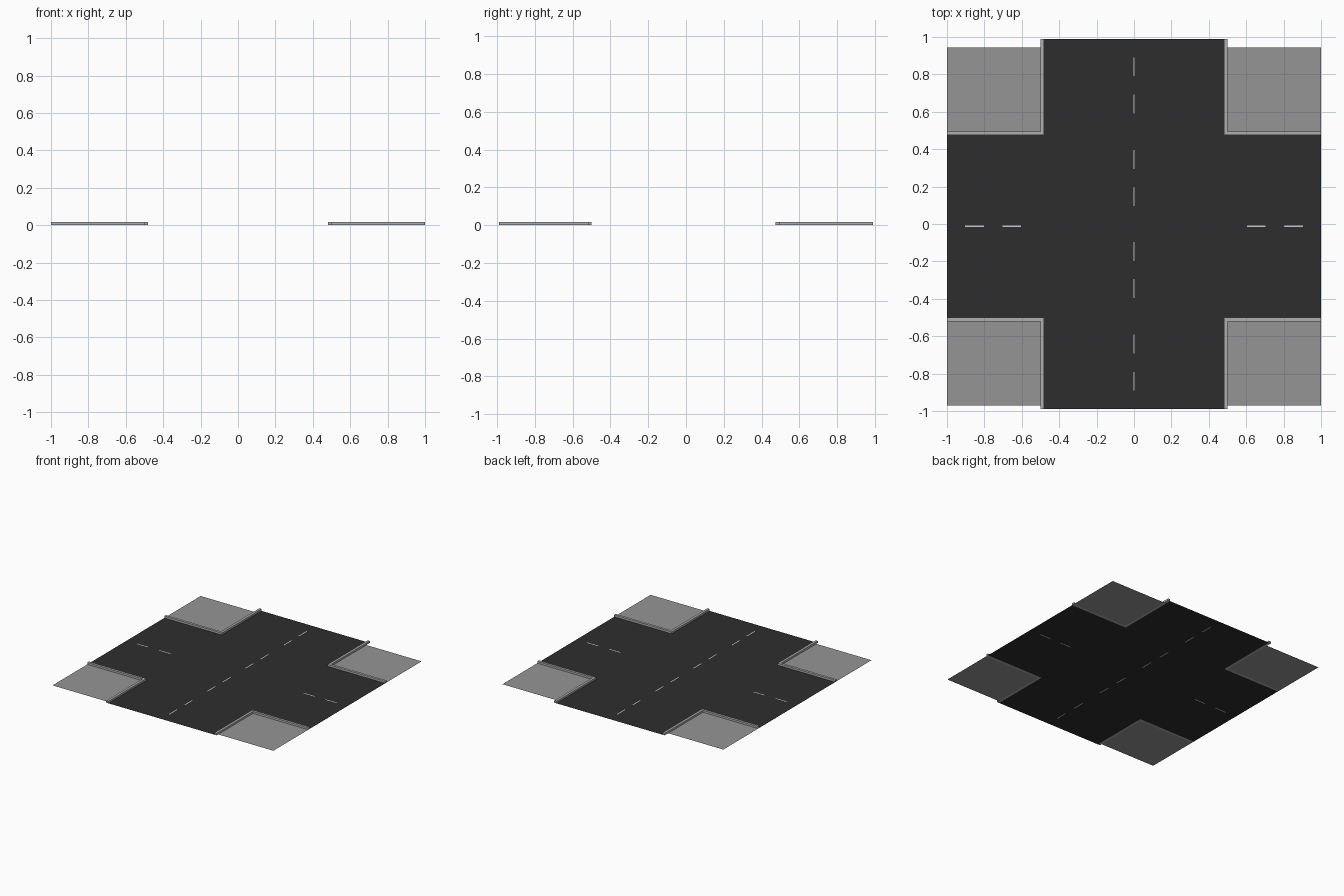
import bpy, bmesh

if "Cube" in bpy.data.objects:
    bpy.data.objects.remove(bpy.data.objects["Cube"])

HALF_X, HALF_Y = 1.0, 0.99      # ends of the two roads
LANE = 0.48                     # half width of the north-south road
NORTH, SOUTH = 0.475, -0.50     # edges of the east-west road
MID = (NORTH + SOUTH) / 2
KERB, KERB_H = 0.02, 0.016
LINE = 0.004                    # half width of a painted line


def material(name, v):
    m = bpy.data.materials.new(name)
    m.diffuse_color = (v, v, v, 1)
    m.use_nodes = True
    m.node_tree.nodes["Principled BSDF"].inputs["Base Color"].default_value = m.diffuse_color
    return m


def finish(name, bm, mat):
    bmesh.ops.remove_doubles(bm, verts=bm.verts, dist=1e-5)
    bmesh.ops.recalc_face_normals(bm, faces=bm.faces)
    me = bpy.data.meshes.new(name)
    bm.to_mesh(me)
    bm.free()
    me.materials.append(mat)
    ob = bpy.data.objects.new(name, me)
    bpy.context.collection.objects.link(ob)
    return ob


def polygon(bm, pts, z=0.0):
    f = bm.faces.new([bm.verts.new((x, y, z)) for x, y in pts])
    f.normal_update()
    if f.normal.z < 0:
        f.normal_flip()
    return f


def rect(bm, x0, x1, y0, y1):
    polygon(bm, [(x0, y0), (x1, y0), (x1, y1), (x0, y1)])


asphalt = material("asphalt", 0.027)
paint = material("paint", 0.6)
paving = material("paving", 0.30)
stone = material("stone", 0.43)

# dashes as (x0, x1, y0, y1)
dashes = []
for s in (-1, 1):
    for c in (0.147, 0.345, 0.642, 0.84):
        dashes.append((-LINE, LINE, s * c - 0.05, s * c + 0.05))
    for c in (0.653, 0.853):
        dashes.append((s * c - 0.05, s * c + 0.05, MID - LINE, MID + LINE))

# road sheet and markings share one grid, so the paint is flush with the road
xs = sorted({-HALF_X, HALF_X, -LANE, LANE} | {round(v, 5) for d in dashes for v in d[:2]})
ys = sorted({-HALF_Y, HALF_Y, NORTH, SOUTH} | {round(v, 5) for d in dashes for v in d[2:]})
road, marks = bmesh.new(), bmesh.new()
for x0, x1 in zip(xs, xs[1:]):
    for y0, y1 in zip(ys, ys[1:]):
        cx, cy = (x0 + x1) / 2, (y0 + y1) / 2
        if abs(cx) > LANE and not SOUTH < cy < NORTH:
            continue
        painted = any(a < cx < b and c < cy < d for a, b, c, d in dashes)
        rect(marks if painted else road, x0, x1, y0, y1)
finish("road", road, asphalt)
finish("lane_markings", marks, paint)

# four corners: sunken pavement with a raised L-shaped kerb
for sx, side in ((-1, "left"), (1, "right")):
    for edge, sy, outer, end in ((NORTH, 1, 0.945, "back"), (SOUTH, -1, -0.97, "front")):
        xi, xk, yk = sx * LANE, sx * (LANE + KERB), edge + sy * KERB
        bm = bmesh.new()
        rect(bm, *sorted((xk, sx * HALF_X)), *sorted((yk, outer)))
        finish(f"pavement_{end}_{side}", bm, paving)

        bm = bmesh.new()
        base = polygon(bm, [(sx * HALF_X, edge), (xi, edge), (xi, sy * HALF_Y),
                            (xk, sy * HALF_Y), (xk, yk), (sx * HALF_X, yk)])
        top = bmesh.ops.extrude_face_region(bm, geom=[base], use_keep_orig=True)
        for v in top["geom"]:
            if isinstance(v, bmesh.types.BMVert):
                v.co.z = KERB_H
        finish(f"kerb_{end}_{side}", bm, stone)
